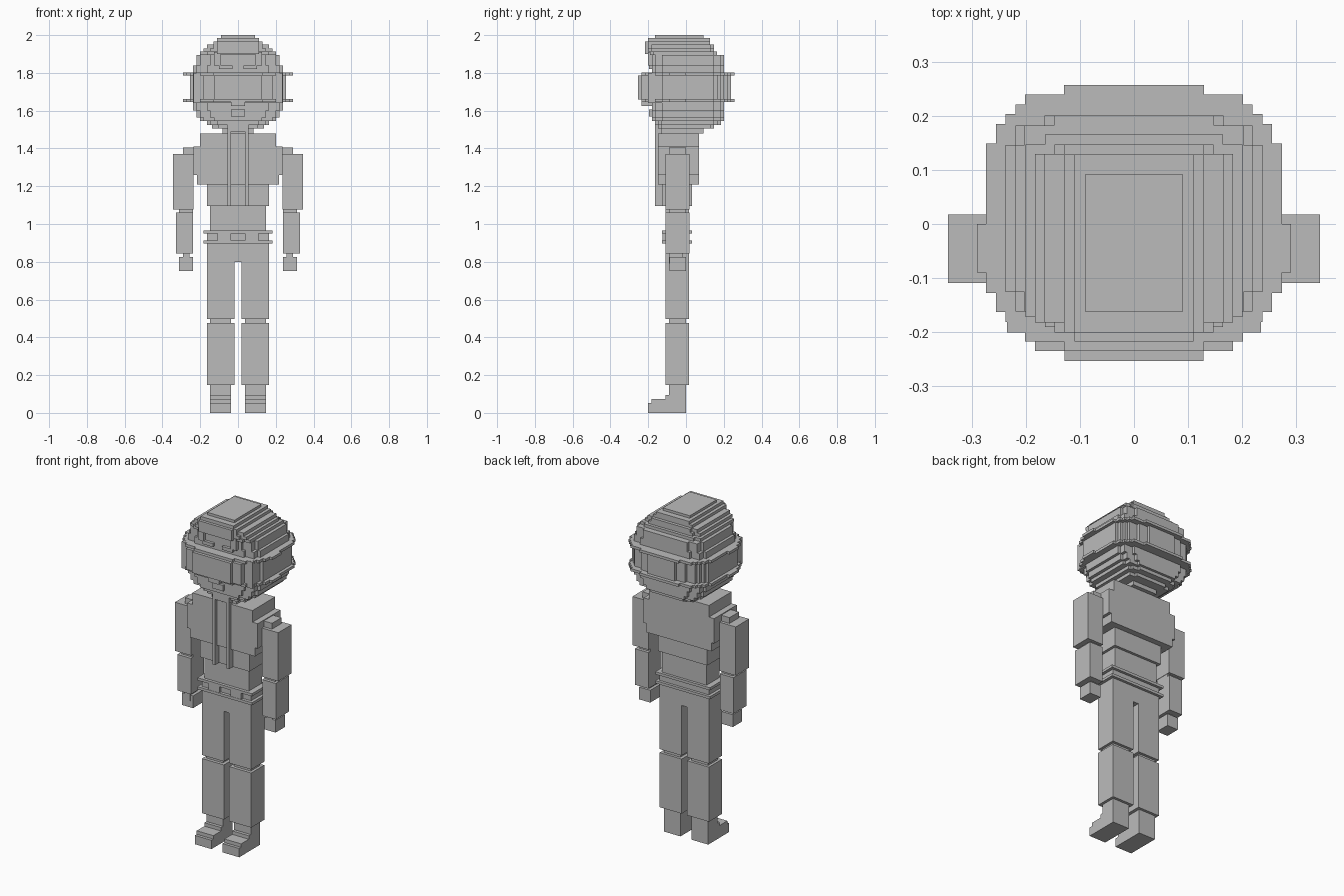
import bpy, bmesh, math

cube = bpy.data.objects.get("Cube")
if cube:
    bpy.data.objects.remove(cube, do_unlink=True)

V = 0.018  # block size

grey = bpy.data.materials.new("plain_grey")
grey.use_nodes = True
colour = (0.5, 0.5, 0.5, 1)
grey.diffuse_color = colour
grey.node_tree.nodes["Principled BSDF"].inputs["Base Color"].default_value = colour


def finish(name, bm):
    bmesh.ops.recalc_face_normals(bm, faces=bm.faces)
    mesh = bpy.data.meshes.new(name)
    bm.to_mesh(mesh)
    bm.free()
    mesh.materials.append(grey)
    obj = bpy.data.objects.new(name, mesh)
    bpy.context.collection.objects.link(obj)
    return obj


def prism(bm, outline, z0, z1):
    face = bm.faces.new([bm.verts.new((x, y, z0)) for x, y in outline])
    top = bmesh.ops.extrude_face_region(bm, geom=[face])["geom"]
    verts = [v for v in top if isinstance(v, bmesh.types.BMVert)]
    bmesh.ops.translate(bm, verts=verts, vec=(0, 0, z1 - z0))
    return face


def box(name, x, y, z, mirror=False):
    bm = bmesh.new()
    for s in ((1, -1) if mirror else (1,)):
        prism(bm, [(s * x[0], y[0]), (s * x[1], y[0]),
                   (s * x[1], y[1]), (s * x[0], y[1])], *z)
    # the extruded region keeps its first face, so every box is closed
    return finish(name, bm)


def centred(name, half, y, z):
    return box(name, (-half, half), y, z)


def stepped(hx, y0, y1, r):
    """Rectangle outline whose rounded corners are cut into block steps."""
    quarter = []
    for i in range(r):
        inset = round(r - math.sqrt(r * r - (r - i) ** 2))
        after = round(r - math.sqrt(r * r - (r - i - 1) ** 2))
        quarter += [(inset * V, i * V), (inset * V, (i + 1) * V)]
        if after == inset:
            quarter.pop()
            quarter.append((inset * V, (i + 1) * V))
    quarter = quarter or [(0, 0)]
    back = [(hx - a, y1 - b) for a, b in quarter]
    front = [(hx - a, y0 + b) for a, b in reversed(quarter)]
    right = back + front
    points = right + [(-x, y) for x, y in reversed(right)]
    clean = []
    for p in points:
        if not clean or math.dist(p, clean[-1]) > 1e-6:
            clean.append(p)
    return clean


# Head: stacked stepped layers (z bottom, z top, half width, front, back, corner)
layers = [
    (1.985, 2.0, .09, -.163, .092, 0),
    (1.967, 1.985, .128, -.2, .128, 1),
    (1.95, 1.967, .147, -.2, .128, 1),
    (1.93, 1.95, .165, -.2, .147, 2),
    (1.912, 1.93, .183, -.2, .147, 2),
    (1.894, 1.912, .2, -.19, .165, 2),
    (1.84, 1.894, .22, -.18, .2, 4),
    (1.8, 1.84, .237, -.18, .2, 4),
    (1.66, 1.785, .255, -.2, .22, 6),
    (1.6, 1.645, .237, -.18, .2, 4),
    (1.565, 1.6, .22, -.18, .2, 4),
    (1.545, 1.565, .2, -.18, .2, 4),
    (1.525, 1.545, .165, -.165, .185, 3),
    (1.505, 1.525, .138, -.148, .147, 2),
    (1.48, 1.505, .1, -.13, .092, 1),
]
bm = bmesh.new()
for z0, z1, hx, y0, y1, r in layers:
    prism(bm, stepped(hx, y0, y1, r), z0, z1)
finish("head", bm)

# Goggle straps, lens and fittings
for name, z in (("upper_strap", 1.785), ("lower_strap", 1.645)):
    bm = bmesh.new()
    prism(bm, stepped(.273, -.235, .257, 8), z, z + .016)
    finish(name, bm)
box("strap_knob", (.24, .29), (-.09, 0), (1.785, 1.801), True)
box("lower_strap_knob", (.24, .29), (-.09, 0), (1.645, 1.661), True)
centred("goggle_sides", .235, (-.2, -.1), (1.64, 1.8))
centred("goggle_frame", .183, (-.235, -.1), (1.66, 1.785))
centred("goggle_lens", .128, (-.253, -.1), (1.66, 1.785))
centred("strap_back", .09, (.1, .237), (1.66, 1.785))

# Face details and hair
centred("nose", .037, (-.235, -.1), (1.625, 1.69))
centred("mouth", .037, (-.195, -.1), (1.57, 1.605))
centred("chin", .055, (-.165, 0), (1.49, 1.53))
centred("hair_front", .11, (-.217, 0), (1.9, 1.965))
box("hair_fringe", (.09, .128), (-.2, -.1), (1.84, 1.91), True)
box("brow", (.03, .1), (-.197, -.1), (1.82, 1.84), True)

# Torso
centred("neck", .058, (-.11, .03), (1.45, 1.5))
centred("collar", .2, (-.148, .068), (1.41, 1.48))
centred("chest", .235, (-.148, .068), (1.26, 1.41))
centred("chest_base", .217, (-.148, .068), (1.208, 1.26))
centred("jacket_hem", .164, (-.127, .032), (1.095, 1.208))
centred("waist", .148, (-.109, .016), (.9, 1.095))
box("jacket_cord", (.037, .056), (-.164, -.12), (1.095, 1.49), True)

# Belt
for name, z in (("belt_top", .95), ("belt_bottom", .896)):
    centred(name, .182, (-.127, .032), (z, z + .016))
centred("belt_core", .164, (-.109, .016), (.9, .955))
box("belt_plate", (.037, .109), (-.125, -.1), (.91, .952), True)

# Legs
centred("pelvis", .164, (-.109, .016), (.8, .9))
box("thigh", (.018, .164), (-.109, .016), (.498, .8), True)
box("knee", (.037, .148), (-.09, 0), (.477, .498), True)
box("shin", (.018, .164), (-.109, .016), (.148, .477), True)
box("ankle", (.037, .148), (-.09, 0), (.095, .148), True)
box("instep", (.037, .148), (-.109, 0), (.074, .095), True)
box("foot", (.037, .148), (-.182, 0), (.053, .074), True)
box("sole", (.037, .148), (-.2, 0), (0, .053), True)

# Arms
box("shoulder", (.235, .29), (-.09, 0), (1.37, 1.405), True)
box("upper_arm", (.236, .344), (-.109, .018), (1.077, 1.37), True)
box("elbow", (.238, .312), (-.09, 0), (1.06, 1.077), True)
box("forearm", (.238, .328), (-.109, .018), (.843, 1.06), True)
box("wrist", (.256, .292), (-.09, -.018), (.79, .843), True)
box("hand", (.238, .312), (-.088, 0), (.752, .826), True)
